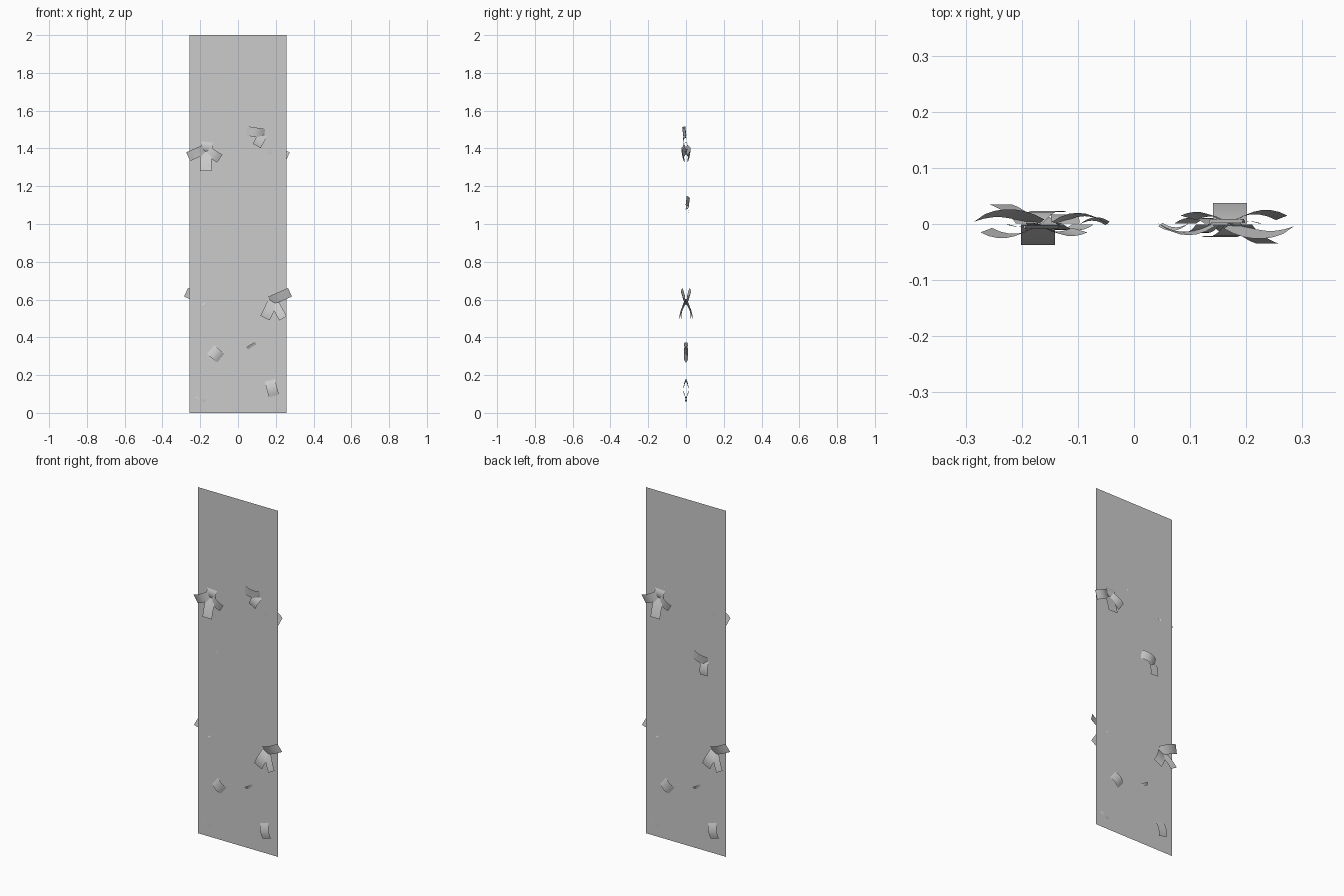
import bpy, bmesh
from math import cos, sin, radians

cube = bpy.data.objects.get("Cube")
if cube:
    bpy.data.objects.remove(cube, do_unlink=True)

grey = bpy.data.materials.new("Plain Grey")
grey.use_nodes = True
colour = (0.6, 0.6, 0.6, 1)
grey.diffuse_color = colour
grey.node_tree.nodes["Principled BSDF"].inputs["Base Color"].default_value = colour


def grid_object(name, columns, rows, place):
    """Make a smooth open sheet; place(t, s) maps 0..1 and -1..1 to a point."""
    bm = bmesh.new()
    verts = [[bm.verts.new(place(i / columns, 2 * j / rows - 1))
              for j in range(rows + 1)] for i in range(columns + 1)]
    for i in range(columns):
        for j in range(rows):
            bm.faces.new((verts[i][j], verts[i + 1][j],
                          verts[i + 1][j + 1], verts[i][j + 1]))
    for face in bm.faces:
        face.smooth = True
    mesh = bpy.data.meshes.new(name)
    bm.to_mesh(mesh)
    bm.free()
    mesh.materials.append(grey)
    obj = bpy.data.objects.new(name, mesh)
    bpy.context.collection.objects.link(obj)
    return obj


def leaf(name, side, x, z, angle, length, width, mid, tip, tilt=0.0):
    """Curved leaf lifting off the panel by mid and tip; side is 1 front, -1 back."""
    ux, uz = cos(radians(angle)), sin(radians(angle))

    def place(t, s):
        lift = 4 * mid * t * (1 - t) + tip * t * (2 * t - 1)
        lift += tilt * s + 0.001
        px = x + ux * length * t - uz * s * width / 2
        pz = z + uz * length * t + ux * s * width / 2
        return (side * px, -side * lift, pz)

    grid_object(name, 6, 2, place)


# Panel
grid_object("panel", 1, 1, lambda t, s: (-0.257 + 0.514 * t, 0, 1 + s))

# Clusters repeated on both faces, turned half way round
shared = {
    "upper_left_leaf": (-0.172, 1.397, 204, 0.10, 0.05, 0.02, 0.010, -0.004),
    "upper_right_leaf": (-0.168, 1.392, -33, 0.085, 0.05, 0.016, 0.010, 0.004),
    "upper_hanging_leaf": (-0.171, 1.39, -90, 0.11, 0.06, 0.022, 0.036, 0),
    "upper_top_leaf": (-0.168, 1.38, 85, 0.055, 0.06, 0.008, 0.001, 0),
    "lower_side_leaf": (0.17, 0.592, 24, 0.115, 0.05, 0.018, 0.010, 0.007),
    "lower_inner_leaf": (0.187, 0.592, -116, 0.10, 0.055, 0.020, 0.020, 0),
    "lower_outer_leaf": (0.19, 0.588, -61, 0.10, 0.045, 0.022, 0.034, 0),
    "small_diamond_leaf": (-0.145, 0.335, -40, 0.07, 0.06, 0.010, 0, 0),
    "small_sliver_leaf": (0.047, 0.342, 30, 0.055, 0.015, 0.008, 0, 0.003),
    "small_bottom_leaf": (0.168, 0.172, -75, 0.085, 0.055, 0.012, 0.006, 0),
    "small_faint_leaf": (-0.225, 0.085, -25, 0.055, 0.012, 0.004, 0, 0),
}
for side, label in ((1, "front"), (-1, "back")):
    for part, values in shared.items():
        leaf(label + "_" + part, side, *values)

# Leaf pairs found on one face only
leaf("front_pair_side_leaf", 1, 0.14, 1.478, 171, 0.095, 0.05, 0.016, 0.0, -0.003)
leaf("front_pair_hanging_leaf", 1, 0.132, 1.475, -118, 0.07, 0.048, 0.014, 0.012)
leaf("back_pair_side_leaf", -1, 0.14, 1.10, 165, 0.095, 0.05, 0.016, 0.0, -0.003)
leaf("back_pair_hanging_leaf", -1, 0.122, 1.10, -88, 0.08, 0.05, 0.014, 0.014)
